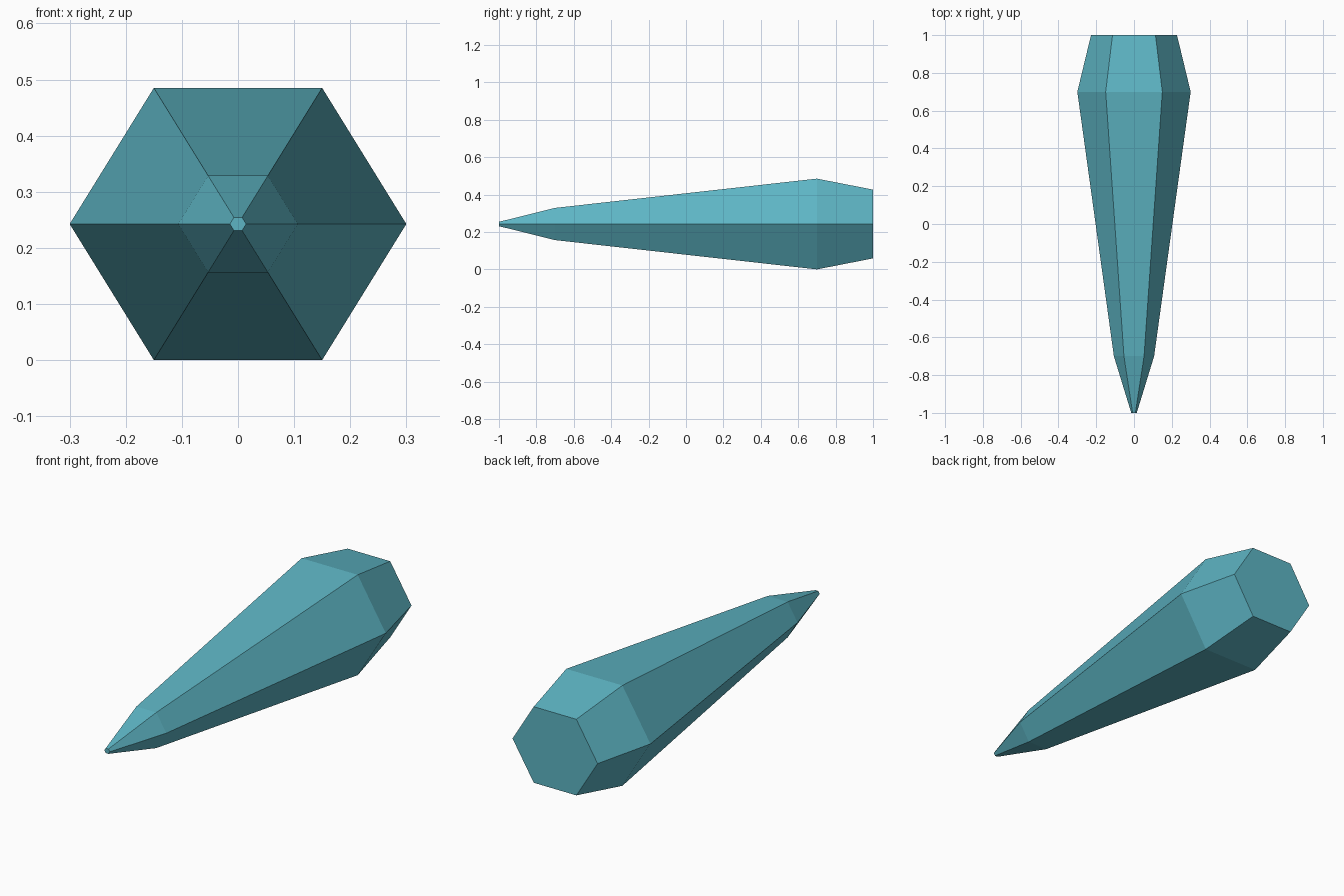
import bpy, bmesh, math

if "Cube" in bpy.data.objects:
    bpy.data.objects.remove(bpy.data.objects["Cube"])

# Cross-sections along the length: (y, hexagon radius)
SECTIONS = [(-1.0, 0.0145), (-0.7, 0.1065), (0.7, 0.3), (1.0, 0.2275)]
SIDES = 6
CENTRE_Z = 0.2425
SQUASH = CENTRE_Z / (0.3 * math.sin(math.pi / 3))

bm = bmesh.new()

# Hexagonal rings
rings = []
for y, r in SECTIONS:
    angles = [i * math.tau / SIDES for i in range(SIDES)]
    rings.append([bm.verts.new((r * math.cos(a), y, CENTRE_Z + r * SQUASH * math.sin(a)))
                  for a in angles])

# Side facets between neighbouring rings
for a, b in zip(rings, rings[1:]):
    for i in range(SIDES):
        j = (i + 1) % SIDES
        bm.faces.new((a[i], a[j], b[j], b[i]))

# Tip and butt caps
bm.faces.new(rings[0])
bm.faces.new(rings[-1])
bmesh.ops.recalc_face_normals(bm, faces=bm.faces)

mesh = bpy.data.meshes.new("crystal_shard")
bm.to_mesh(mesh)
bm.free()
shard = bpy.data.objects.new("crystal_shard", mesh)
bpy.context.collection.objects.link(shard)

# Teal colour
teal = bpy.data.materials.new("teal")
teal.diffuse_color = (0.11, 0.46, 0.55, 1)
teal.use_nodes = True
teal.node_tree.nodes["Principled BSDF"].inputs["Base Color"].default_value = teal.diffuse_color
mesh.materials.append(teal)
